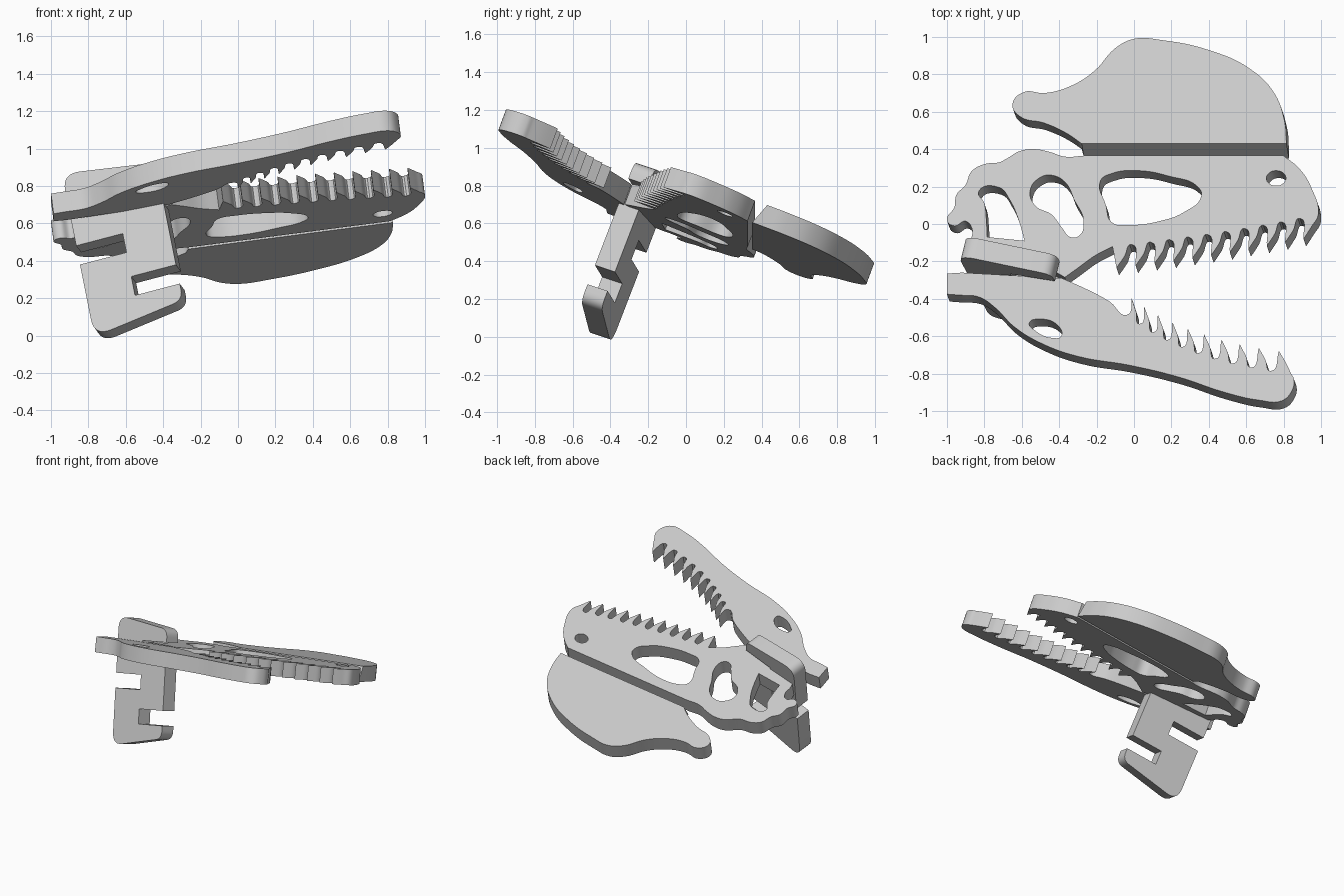
import bpy, bmesh, math
from mathutils import Matrix, Vector

cube = bpy.data.objects.get("Cube")
if cube:
    bpy.data.objects.remove(cube)

THICK = 0.115

# One grey plastic for every part
grey = bpy.data.materials.new("light_grey")
grey.use_nodes = True
tone = (0.6, 0.6, 0.6, 1)
grey.diffuse_color = tone
grey.node_tree.nodes["Principled BSDF"].inputs["Base Color"].default_value = tone


def frame(x_axis, y_axis, z_axis, origin):
    """Matrix that carries a flat part into its place."""
    m = Matrix((x_axis, y_axis, z_axis)).transposed().to_4x4()
    m.translation = origin
    return m


def smooth(*points):
    return [(x, y, False) for x, y in points]


def corner(*points):
    return [(x, y, True) for x, y in points]


def ellipse(cx, cy, rx, ry, count=8):
    angles = [math.tau * i / count for i in range(count)]
    return smooth(*[(cx + rx * math.cos(a), cy + ry * math.sin(a)) for a in angles])


def fillet(before, at, after, radius, steps=8):
    """Rounded corner between two straight edges."""
    before, at, after = Vector(before), Vector(at), Vector(after)
    a = at + (before - at).normalized() * radius
    b = at + (after - at).normalized() * radius
    arc = []
    for i in range(steps + 1):
        k = i / steps
        p = a.lerp(at, k).lerp(at.lerp(b, k), k)
        arc.append((p.x, p.y))
    return corner(*arc)


def teeth(start, control, end, count, tip, front_first):
    """Row of curved fangs along a bowed gum line."""
    start, control, end, tip = map(Vector, (start, control, end, tip))

    def gum(k):
        return start.lerp(control, k).lerp(control.lerp(end, k), k)

    row = []
    for i in range(count):
        base = gum((i + 0.5) / count)
        front = gum((i + (0.22 if front_first else 0.78)) / count)
        point = base + tip
        bulge = front + tip * 0.5
        valley = gum(i / count)
        row += smooth(valley[:])
        fang = [corner(point[:]), smooth(bulge[:])]
        if front_first:
            fang.reverse()
        row += fang[0] + fang[1]
    return row + corner(end[:])


def plate(name, loops, matrix, slant=0):
    """Extruded flat part; the first loop is the outline, the rest are holes."""
    curve = bpy.data.curves.new(name + "_profile", "CURVE")
    curve.dimensions = "2D"
    curve.fill_mode = "BOTH"
    curve.extrude = THICK / 2
    curve.resolution_u = 6
    for loop in loops:
        spline = curve.splines.new("BEZIER")
        spline.bezier_points.add(len(loop) - 1)
        spline.use_cyclic_u = True
        for bp, (x, y, sharp) in zip(spline.bezier_points, loop):
            bp.co = (x, y, 0)
            bp.handle_left_type = bp.handle_right_type = "VECTOR" if sharp else "AUTO"
    helper = bpy.data.objects.new(name + "_profile", curve)
    bpy.context.collection.objects.link(helper)
    bpy.context.view_layer.update()
    graph = bpy.context.evaluated_depsgraph_get()
    mesh = bpy.data.meshes.new_from_object(helper.evaluated_get(graph))
    bpy.data.objects.remove(helper)

    bm = bmesh.new()
    bm.from_mesh(mesh)
    bmesh.ops.remove_doubles(bm, verts=bm.verts, dist=0.0005)
    if slant:
        low = min(v.co.y for v in bm.verts)
        for v in bm.verts:
            if v.co.z < 0 and v.co.y < low + 0.005:
                v.co.y -= slant
    bm.transform(matrix)
    bmesh.ops.recalc_face_normals(bm, faces=bm.faces)
    bm.to_mesh(mesh)
    bm.free()
    mesh.materials.clear()
    mesh.materials.append(grey)
    obj = bpy.data.objects.new(name, mesh)
    bpy.context.collection.objects.link(obj)
    bpy.ops.object.select_all(action="DESELECT")
    obj.select_set(True)
    bpy.context.view_layer.objects.active = obj
    bpy.ops.object.shade_smooth_by_angle(angle=math.radians(30))
    return obj


# Tilted sheet shared by the crest, skull and jaw
sheet_x, sheet_y = Vector((1, 0, 0.13)), Vector((0, 1, -0.37))
normal = sheet_x.cross(sheet_y).normalized()
sheet = frame(sheet_x, sheet_y, normal, Vector((0, 0, 0.75)) - normal * THICK / 2)

# Crest, with a slanted joining edge
crest = corner((-.28, .43), (.815, .43)) + smooth(
    (.805, .55), (.75, .7), (.62, .83), (.4, .93), (.15, .983), (0, .99), (-.1, .94),
    (-.21, .82), (-.345, .735), (-.48, .7), (-.59, .705), (-.65, .64), (-.61, .575),
    (-.48, .54), (-.36, .485))
plate("crest", [crest], sheet, slant=0.04)

# Skull with upper teeth and openings
skull = corner((-.27, .365), (.8, .365)) + smooth((.885, .295), (.95, .19))
skull += teeth((.985, .05), (.45, -.06), (-.115, -.12), 11, (-.03, -.12), True)
skull += smooth((-.21, -.17), (-.3, -.235))
skull += corner((-.37, -.285), (-.43, -.25), (-.85, -.18), (-.87, -.08))
skull += smooth((-.865, -.03), (-.9, .015), (-.96, -.01), (-1, .02), (-.96, .09),
                (-.95, .155), (-.9, .21), (-.87, .28), (-.8, .32), (-.72, .33),
                (-.68, .35), (-.61, .39), (-.53, .4), (-.45, .385), (-.37, .36))
cheek_hole = smooth((-.83, .175), (-.72, .195), (-.665, .13), (-.62, .03))
cheek_hole += corner((-.585, -.09), (-.785, -.07)) + smooth((-.79, .03), (-.8, .11))
eye_hole = smooth((-.555, .18), (-.5, .25), (-.435, .26), (-.365, .22), (-.32, .13),
                  (-.27, .02), (-.29, -.06), (-.34, -.07), (-.385, -.02), (-.44, .05),
                  (-.53, .1))
snout_hole = smooth((-.18, .23), (-.12, .27), (.03, .285), (.19, .255), (.34, .2),
                    (.36, .15), (.27, .065), (.135, .015), (-.025, -.005),
                    (-.12, .01), (-.15, .1))
nostril = ellipse(.76, .245, .052, .04)
plate("skull", [skull, cheek_hole, eye_hole, snout_hole, nostril], sheet)

# Lower jaw with its teeth and slot
jaw = corner((-1, -.265), (-.92, -.26), (-.385, -.29))
jaw += smooth((-.24, -.355), (-.13, -.415))
jaw += teeth((-.035, -.485), (.28, -.74), (.84, -.8), 10, (-.01, .115), False)
jaw += smooth((.855, -.83), (.845, -.89), (.79, -.945), (.67, -.942), (.485, -.9),
              (.245, -.82), (-.025, -.755), (-.29, -.71), (-.48, -.645), (-.64, -.55),
              (-.745, -.445), (-.83, -.39), (-.935, -.38))
jaw += corner((-1, -.375))
jaw_slot = smooth((-.56, -.53), (-.51, -.508), (-.4, -.55), (-.39, -.6), (-.43, -.61),
                  (-.535, -.565))
plate("jaw", [jaw, jaw_slot], sheet)

# Upright connector: mirrored halves, two slots on one side and one on the other
WIDE, DEEP, SLOT, LONG, SHORT, GAP = .51, .26, .25, .475, .4, .055
half = corner((DEEP, GAP), (0, GAP))
half += fillet((0, 0), (0, LONG), (WIDE, SHORT), .1)
half += fillet((0, LONG), (WIDE, SHORT), (WIDE, SLOT), .06)
half += corner((WIDE, SLOT + GAP), (DEEP, SLOT + GAP), (DEEP, SLOT - GAP), (WIDE, SLOT - GAP))
connector = half + [(s, -t, sharp) for s, t, sharp in reversed(half)]
along = Vector((1, -.16, .262)).normalized()
down = Vector((.2, -.385, -1)).normalized()
back = along.cross(down).normalized()
corner_at = Vector((-.855, -.335, .43))
plate("connector", [connector], frame(along, down, back, corner_at + back * THICK / 2))
